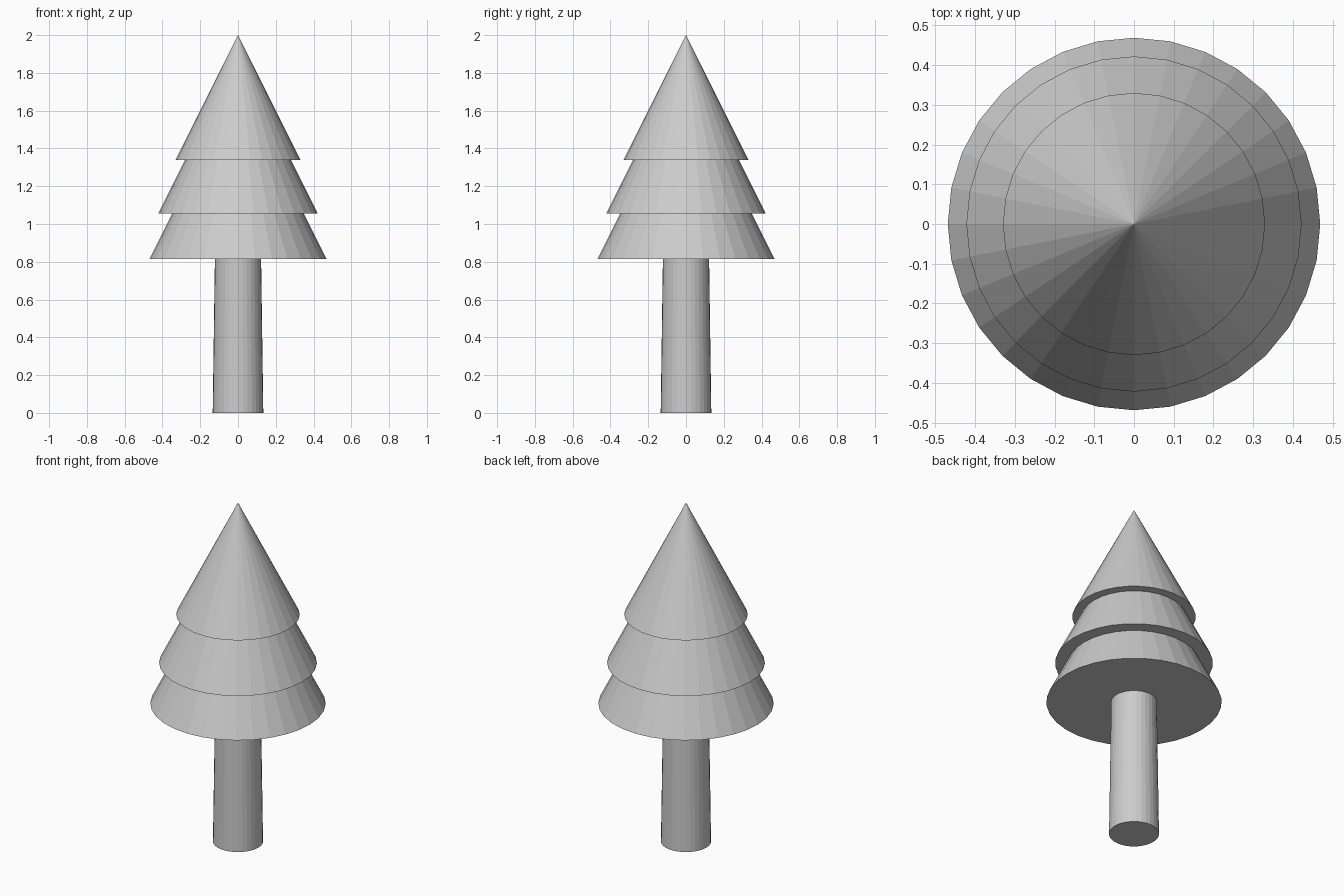
import bpy

if "Cube" in bpy.data.objects:
    bpy.data.objects.remove(bpy.data.objects["Cube"])

SIDES = 32


def cone(name, z, height, r_bottom, r_top=0.0):
    """Capped cone standing on height z."""
    bpy.ops.mesh.primitive_cone_add(
        vertices=SIDES, radius1=r_bottom, radius2=r_top, depth=height,
        end_fill_type='NGON', location=(0, 0, z + height / 2))
    bpy.context.object.name = name


# Tapered trunk, reaching just into the lowest tier
cone("trunk", 0.0, 0.84, 0.134, 0.122)

# Three foliage tiers, each twice as tall as its radius
for name, z, radius in (("lower_foliage", 0.815, 0.469),
                        ("middle_foliage", 1.055, 0.422),
                        ("top_foliage", 1.34, 0.33)):
    cone(name, z, radius * 2, radius)
